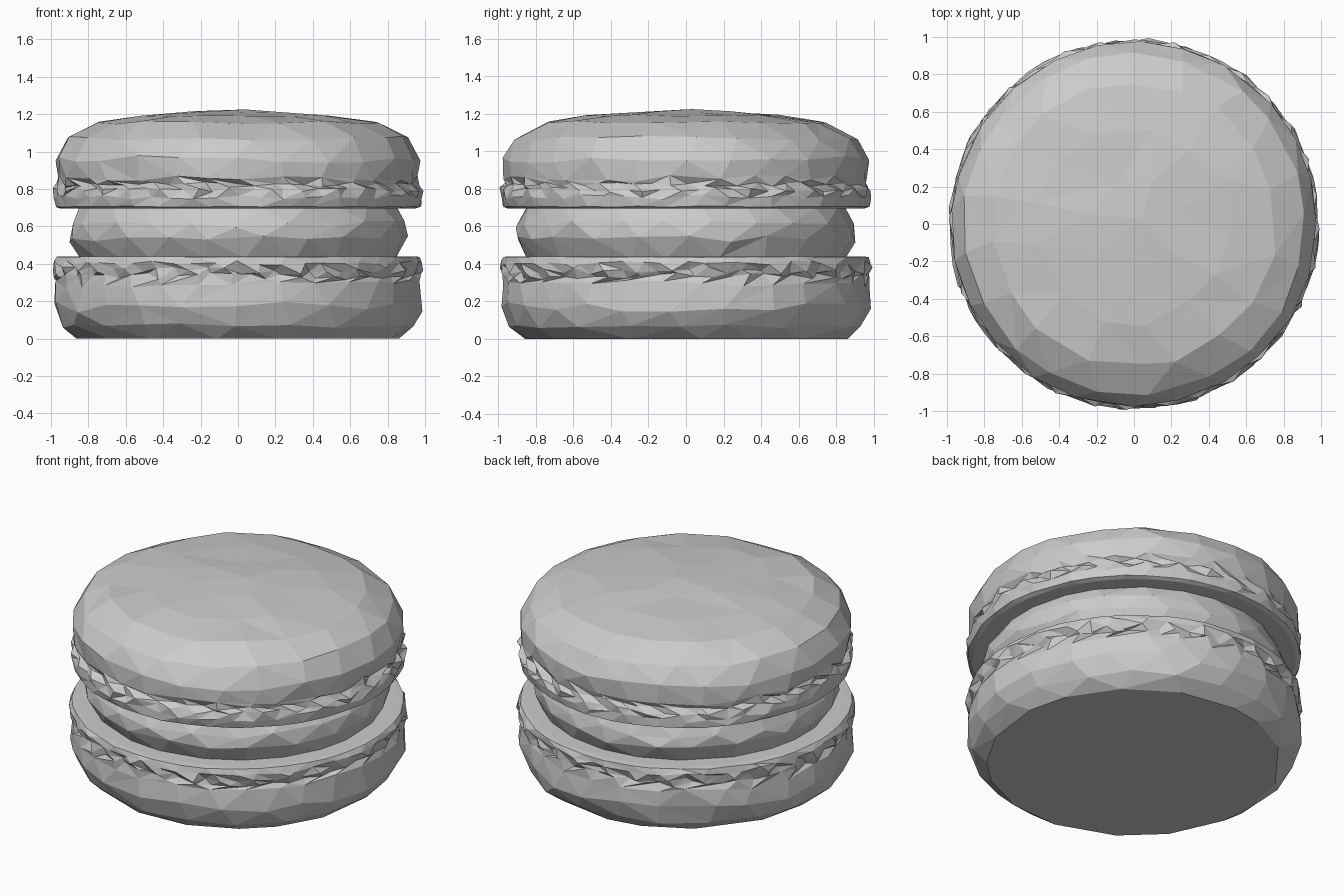
import bpy, bmesh, math, random

if "Cube" in bpy.data.objects:
    bpy.data.objects.remove(bpy.data.objects["Cube"])


def add_ring(bm, rng, n, r, z, jr=0.0, jz=0.0, jag=0.0):
    """Uneven ring; jag pushes alternate points in and out for a crumbly edge."""
    step = 2 * math.pi / n
    start = rng.random() * step
    ring = []
    for i in range(n):
        a = (start + (i + rng.uniform(-0.2, 0.2)) * step)
        rr = r + rng.uniform(-jr, jr) + (jag if i % 2 else -jag) * rng.uniform(0.3, 1)
        rr = min(rr, 1.0)
        v = bm.verts.new((rr * math.cos(a), rr * math.sin(a), z + rng.uniform(-jz, jz)))
        ring.append((a, v))
    return ring


def stitch(bm, lo, hi):
    """Zip two rings of different counts together with triangles."""
    i = j = 0
    n, m = len(lo), len(hi)

    def ang(ring, k):
        return ring[k % len(ring)][0] + 2 * math.pi * (k // len(ring))

    while i < n or j < m:
        a, b = lo[i % n][1], hi[j % m][1]
        if j >= m or (i < n and ang(lo, i + 1) <= ang(hi, j + 1)):
            bm.faces.new((a, lo[(i + 1) % n][1], b))
            i += 1
        else:
            bm.faces.new((a, hi[(j + 1) % m][1], b))
            j += 1


def round_part(name, rings, seed, peak=None):
    rng = random.Random(seed)
    bm = bmesh.new()
    loops = [add_ring(bm, rng, *r) for r in rings]
    for lo, hi in zip(loops, loops[1:]):
        stitch(bm, lo, hi)
    bm.faces.new([v for _, v in reversed(loops[0])])
    top = [v for _, v in loops[-1]]
    if peak is None:
        bm.faces.new(top)
    else:
        c = bm.verts.new((0.04, 0.03, peak))
        for k, v in enumerate(top):
            bm.faces.new((v, top[(k + 1) % len(top)], c))
    bmesh.ops.recalc_face_normals(bm, faces=bm.faces)
    mesh = bpy.data.meshes.new(name)
    bm.to_mesh(mesh)
    bm.free()
    ob = bpy.data.objects.new(name, mesh)
    bpy.context.collection.objects.link(ob)
    return ob


# ring: sides, radius, height, radius jitter, height jitter, crumble depth
# Bottom cookie: flat base, rounded side, crumbly foot, flat top
round_part("bottom_cookie", [
    (17, 0.865, 0.0),
    (21, 0.945, 0.07, 0.008, 0.012),
    (24, 0.985, 0.17, 0.005, 0.03),
    (30, 0.975, 0.29, 0.006, 0.025),
    (64, 0.965, 0.335, 0.008, 0.02, 0.02),
    (64, 0.975, 0.365, 0.008, 0.02, 0.022),
    (52, 0.985, 0.405, 0.01, 0.012),
    (40, 0.975, 0.437, 0.006, 0.002),
    (40, 0.94, 0.44),
], 3)

# Cream filling: narrower bulging disc
round_part("cream_filling", [
    (22, 0.85, 0.43),
    (22, 0.905, 0.53, 0.01, 0.02),
    (22, 0.90, 0.61, 0.01, 0.02),
    (24, 0.855, 0.70),
], 5)

# Top cookie: crumbly foot below, shallow dome above
round_part("top_cookie", [
    (40, 0.95, 0.695),
    (42, 0.975, 0.705, 0.006, 0.003),
    (52, 0.982, 0.755, 0.01, 0.015),
    (64, 0.978, 0.795, 0.008, 0.014, 0.02),
    (64, 0.955, 0.825, 0.008, 0.012, 0.02),
    (30, 0.968, 0.86, 0.006, 0.02),
    (24, 0.975, 0.96, 0.006, 0.02),
    (21, 0.915, 1.07, 0.008, 0.012),
    (18, 0.76, 1.155, 0.015, 0.008),
    (13, 0.52, 1.192, 0.03, 0.006),
    (7, 0.25, 1.212, 0.02, 0.004),
], 8, peak=1.225)
